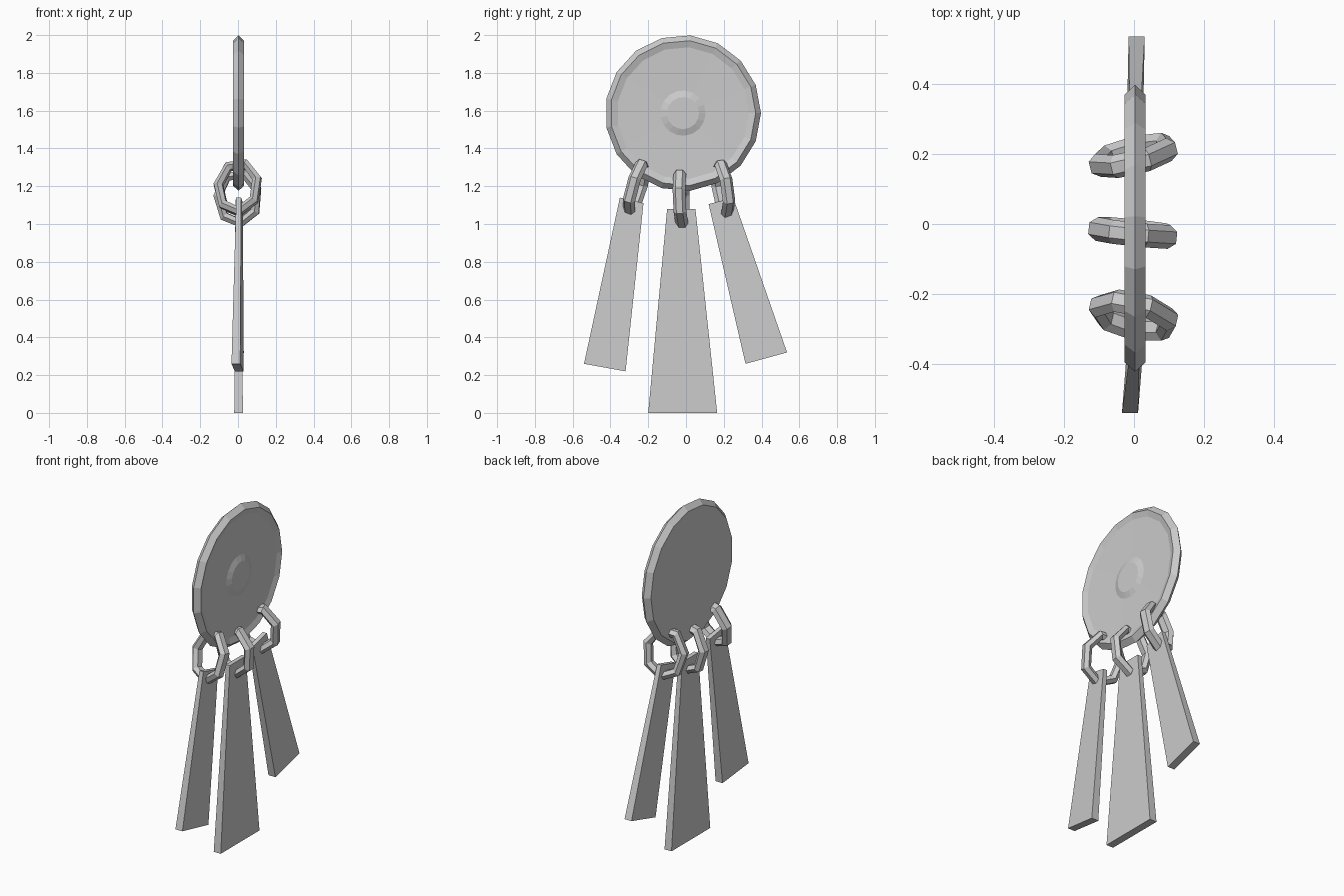
import bpy, math
from mathutils import Matrix, Vector

if "Cube" in bpy.data.objects:
    bpy.data.objects.remove(bpy.data.objects["Cube"])


def make_mesh(name, verts, faces):
    mesh = bpy.data.meshes.new(name)
    mesh.from_pydata(verts, [], faces)
    mesh.update()
    obj = bpy.data.objects.new(name, mesh)
    bpy.context.collection.objects.link(obj)
    return obj


def disc(name, y0, z0, profile, n):
    """Lathe (x, radius) points around the x axis, capping both ends."""
    verts = [(x, y0 + r * math.cos(2 * math.pi * k / n), z0 + r * math.sin(2 * math.pi * k / n))
             for x, r in profile for k in range(n)]
    faces = [(i * n + k, (i + 1) * n + k, (i + 1) * n + (k + 1) % n, i * n + (k + 1) % n)
             for i in range(len(profile) - 1) for k in range(n)]
    last = (len(profile) - 1) * n
    faces.append(tuple(range(n)))
    faces.append(tuple(range(last + n - 1, last - 1, -1)))
    faces = [f[::-1] for f in faces]
    return make_mesh(name, verts, faces)


def link(name, y0, z0, tilt, yaw, n=7, m=6):
    """Low-poly oval ring standing in the xz plane, then tilted and turned."""
    rot = Matrix.Rotation(math.radians(yaw), 3, 'Z') @ Matrix.Rotation(math.radians(tilt), 3, 'X')
    verts = []
    for k in range(n):
        a = math.radians(20) + 2 * math.pi * k / n
        for j in range(m):
            b = 2 * math.pi * (j + 0.5) / m
            t = 0.027 * math.cos(b)
            p = Vector(((0.107 + t) * math.cos(a), 0.034 * math.sin(b), (0.134 + t) * math.sin(a)))
            verts.append(rot @ p + Vector((0, y0, z0)))
    faces = [(k * m + j, k * m + (j + 1) % m, ((k + 1) % n) * m + (j + 1) % m, ((k + 1) % n) * m + j)
             for k in range(n) for j in range(m)]
    return make_mesh(name, verts, [f[::-1] for f in faces])


def plate(name, corners, slope):
    """Tapered plate; corners are (y, z): top left, top right, bottom right, bottom left."""
    yc = sum(c[0] for c in corners) / 4
    half = (0.013, 0.013, 0.023, 0.023)
    verts = [(s * h + slope * (y - yc) + 0.003, y, z)
             for s in (-1, 1) for (y, z), h in zip(corners, half)]
    faces = [(0, 1, 2, 3), (7, 6, 5, 4)]
    faces += [(i, i + 4, (i + 1) % 4 + 4, (i + 1) % 4) for i in range(4)]
    return make_mesh(name, verts, faces)


# Round plaque with bevelled rim, shallow dish and centre boss on +x
disc("disc", -0.016, 1.587,
     [(-0.027, 0.385), (0.003, 0.413), (0.033, 0.385), (0.022, 0.35),
      (0.018, 0.12), (0.030, 0.085)], 17)

# Chain links through the lower rim
link("link_left", -0.262, 1.195, -16, -13)
link("link_centre", -0.025, 1.137, 2, -6)
link("link_right", 0.195, 1.19, 9, 14)

# Hanging plates
plate("plate_left", [(-0.35, 1.14), (-0.225, 1.11), (-0.32, 0.22), (-0.54, 0.26)], 0.08)
plate("plate_centre", [(-0.10, 1.08), (0.05, 1.08), (0.165, 0.0), (-0.20, 0.0)], 0.0)
plate("plate_right", [(0.12, 1.105), (0.25, 1.14), (0.535, 0.32), (0.315, 0.26)], 0.02)
